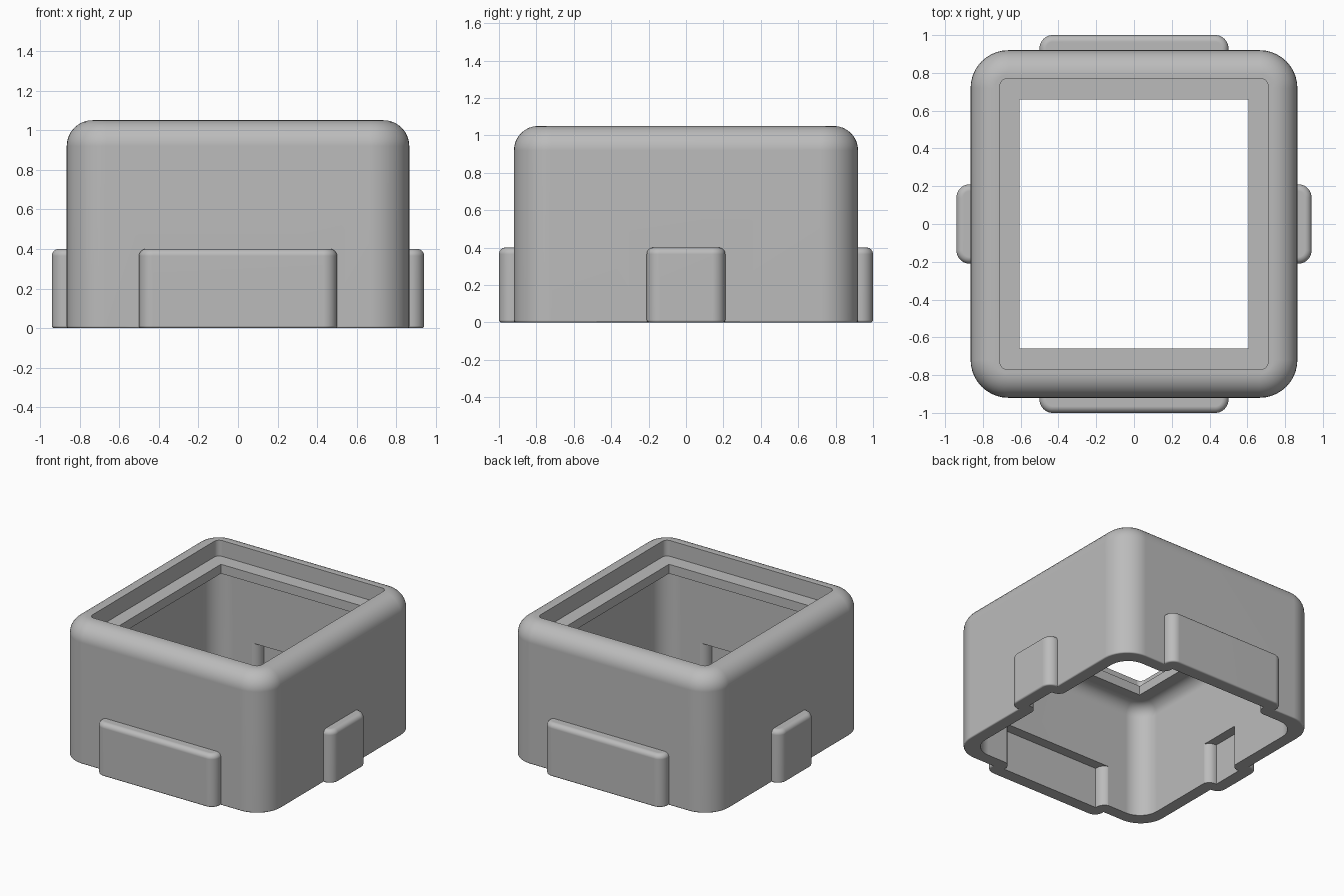
import bpy, bmesh, math

cube = bpy.data.objects.get("Cube")
if cube:
    bpy.data.objects.remove(cube, do_unlink=True)

grey = bpy.data.materials.new("plain_grey")
grey.use_nodes = True
colour = (0.5, 0.5, 0.5, 1)
grey.diffuse_color = colour
grey.node_tree.nodes["Principled BSDF"].inputs["Base Color"].default_value = colour


def arc(cx, cy, r, a0, a1, steps=10):
    return [(cx + r * math.cos(math.radians(a0 + (a1 - a0) * i / steps)),
             cy + r * math.sin(math.radians(a0 + (a1 - a0) * i / steps)))
            for i in range(steps + 1)]


def mirror_quadrant(q):
    """Complete a closed outline from its +x +y quarter, listed from +x round to +y."""
    left = [(-x, y) for x, y in reversed(q)]
    return q + left + [(-x, -y) for x, y in q] + [(x, -y) for x, y in reversed(q)]


def rounded_rect(hx, hy, r):
    if r <= 0:
        return [(hx, hy), (-hx, hy), (-hx, -hy), (hx, -hy)]
    return mirror_quadrant(arc(hx - r, hy - r, r, 0, 90))


def loft(name, rings):
    """Solid skinned through (outline, height) rings with flat caps."""
    bm = bmesh.new()
    loops = [[bm.verts.new((x, y, z)) for x, y in pts] for pts, z in rings]
    n = len(loops[0])
    for a, b in zip(loops, loops[1:]):
        for i in range(n):
            j = (i + 1) % n
            bm.faces.new((a[i], a[j], b[j], b[i]))
    bm.faces.new(loops[0][::-1])
    bm.faces.new(loops[-1])
    bmesh.ops.recalc_face_normals(bm, faces=bm.faces)
    mesh = bpy.data.meshes.new(name)
    bm.to_mesh(mesh)
    bm.free()
    mesh.materials.append(grey)
    obj = bpy.data.objects.new(name, mesh)
    bpy.context.collection.objects.link(obj)
    return obj


def rounded_block(name, hx, hy, r, z0, z1, top=0.0, bottom=0.0):
    """Rounded box with filleted top and bottom rims."""
    rings = []
    if bottom:
        for c, s in arc(0, 0, bottom, -90, 0, 3):
            inset = bottom - c
            rings.append((rounded_rect(hx - inset, hy - inset, r - inset), z0 + bottom + s))
    else:
        rings.append((rounded_rect(hx, hy, r), z0))
    if top:
        for c, s in arc(0, 0, top, 0, 90, 8):
            inset = top - c
            rings.append((rounded_rect(hx - inset, hy - inset, r - inset), z1 - top + s))
    else:
        rings.append((rounded_rect(hx, hy, r), z1))
    return loft(name, rings)


def combine(target, other, operation):
    mod = target.modifiers.new(operation.lower(), "BOOLEAN")
    mod.operation, mod.object, mod.solver = operation, other, "EXACT"
    bpy.context.view_layer.objects.active = target
    bpy.ops.object.modifier_apply(modifier=mod.name)
    bpy.data.objects.remove(other, do_unlink=True)


def pocket_outline(half, wall, back):
    """Slot through both end walls that flares open into the cavity."""
    f = back - wall - 0.01
    mouth = arc(half + f, wall + f, f, 270, 180, 8)
    return mirror_quadrant([(half + f, wall - 0.1)] + mouth + [(half, back)])


# Housing with filleted corners and top rim
housing = rounded_block("housing", 0.865, 0.92, 0.2, 0, 1.05, top=0.13, bottom=0.01)

# Raised pads on all four sides
combine(housing, rounded_block("end_pads", 0.5, 1.0, 0.07, 0, 0.4, top=0.035, bottom=0.012), "UNION")
combine(housing, rounded_block("side_pads", 0.94, 0.21, 0.07, 0, 0.4, top=0.035, bottom=0.012), "UNION")

# Hollow interior, open underneath
combine(housing, rounded_block("cavity", 0.768, 0.823, 0.15, -0.1, 0.86, top=0.09), "DIFFERENCE")

# Pockets behind the pads
long_slot = pocket_outline(0.41, 0.82, 0.9)
short_slot = [(y, x) for x, y in pocket_outline(0.12, 0.765, 0.84)]
for name, outline in (("end_pockets", long_slot), ("side_pockets", short_slot)):
    combine(housing, loft(name, [(outline, -0.1), (outline, 0.31)]), "DIFFERENCE")

# Stepped opening in the top
combine(housing, rounded_block("top_recess", 0.71, 0.77, 0.04, 0.93, 1.2), "DIFFERENCE")
combine(housing, rounded_block("window", 0.605, 0.66, 0, 0.7, 1.2), "DIFFERENCE")

# Smooth fillets, crisp edges
bpy.ops.object.select_all(action="DESELECT")
housing.select_set(True)
bpy.context.view_layer.objects.active = housing
bpy.ops.object.shade_smooth_by_angle(angle=math.radians(35))
normals = housing.modifiers.new("weighted_normals", "WEIGHTED_NORMAL")
normals.keep_sharp = True
